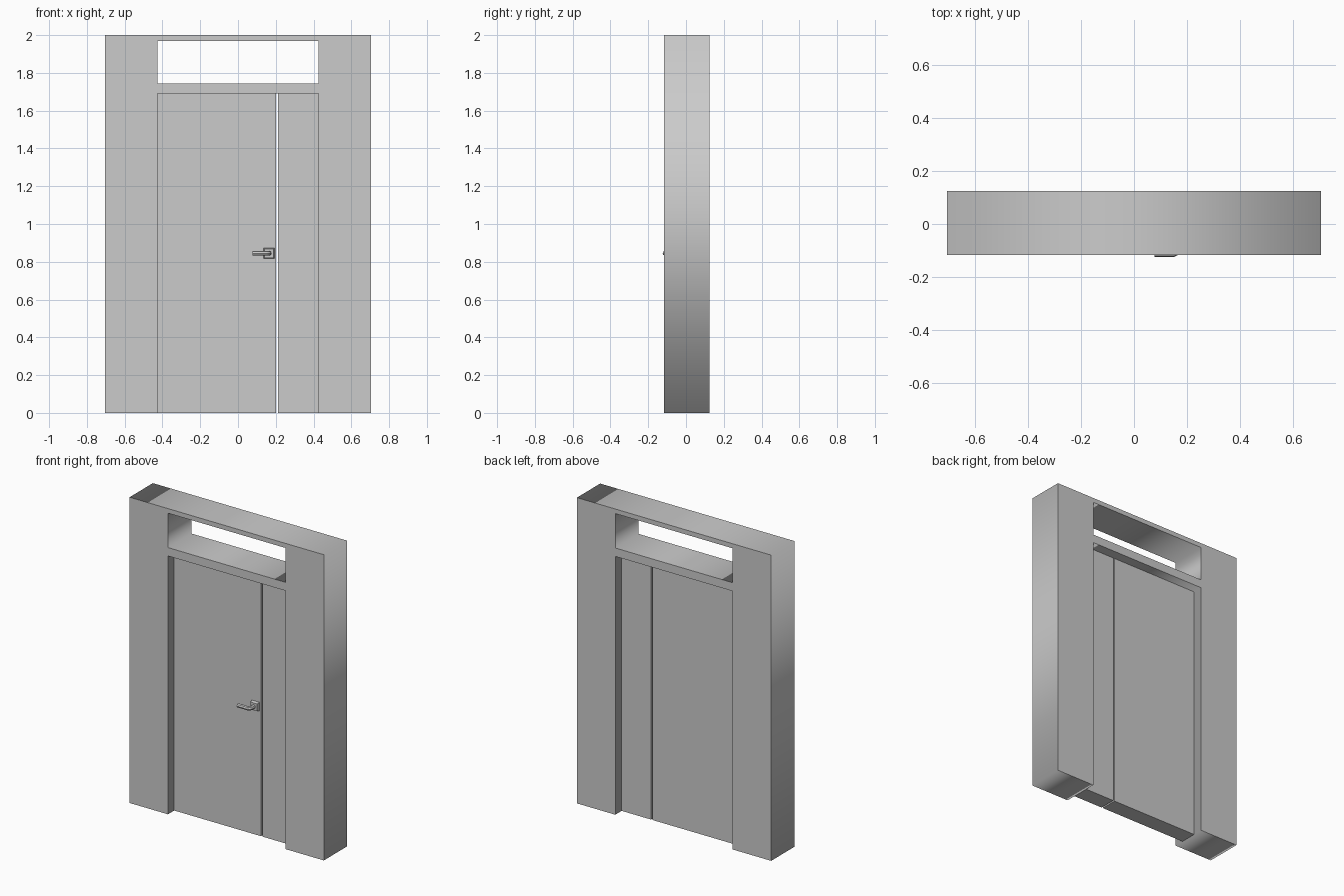
import bpy, bmesh
from math import radians, pi
from mathutils import Vector

if "Cube" in bpy.data.objects:
    bpy.data.objects.remove(bpy.data.objects["Cube"])

W, H = 0.703, 2.0            # wall half width, height
OPEN = 0.425                 # half width of the openings
Y_FRONT, Y_BACK = -0.117, 0.124
DOOR_FRONT, DOOR_BACK = -0.052, 0.058


def to_mesh(obj):
    bpy.ops.object.select_all(action='DESELECT')
    obj.select_set(True)
    bpy.context.view_layer.objects.active = obj
    bpy.ops.object.convert(target='MESH')
    return bpy.context.view_layer.objects.active


def wall_slab(name, outlines, y0, y1):
    """Extrude closed x-z outlines (outer edge first, then holes) from y0 to y1."""
    cu = bpy.data.curves.new(name, 'CURVE')
    cu.dimensions, cu.fill_mode = '2D', 'BOTH'
    cu.extrude = (y1 - y0) / 2
    for pts in outlines:
        sp = cu.splines.new('POLY')
        sp.points.add(len(pts) - 1)
        for p, (x, z) in zip(sp.points, pts):
            p.co = (x, z, 0, 1)
        sp.use_cyclic_u = True
    obj = bpy.data.objects.new(name, cu)
    bpy.context.collection.objects.link(obj)
    obj.rotation_euler.x = radians(90)
    obj.location.y = (y0 + y1) / 2
    return to_mesh(obj)


def box(name, x0, x1, y0, y1, z0, z1, front_scale=1.0):
    """Box whose front face may be scaled to make a tapered plate."""
    bm = bmesh.new()
    bmesh.ops.create_cube(bm, size=1)
    for v in bm.verts:
        s = front_scale if v.co.y < 0 else 1
        v.co = Vector(((x0 + x1) / 2 + v.co.x * s * (x1 - x0),
                       (y0 + y1) / 2 + v.co.y * (y1 - y0),
                       (z0 + z1) / 2 + v.co.z * s * (z1 - z0)))
    me = bpy.data.meshes.new(name)
    bm.to_mesh(me)
    bm.free()
    obj = bpy.data.objects.new(name, me)
    bpy.context.collection.objects.link(obj)
    return obj


# Wall surround: doorway notch plus transom window opening
outer = [(-W, 0), (-OPEN, 0), (-OPEN, 1.69), (OPEN, 1.69), (OPEN, 0), (W, 0), (W, H), (-W, H)]
window = [(-OPEN, 1.745), (OPEN, 1.745), (OPEN, 1.97), (-OPEN, 1.97)]
wall_slab("wall_surround", [outer, window], Y_FRONT, Y_BACK)

# Door leaf and narrow side leaf with an open gap between them
box("door_leaf", -OPEN, 0.202, DOOR_FRONT, DOOR_BACK, 0, 1.69)
box("side_leaf", 0.212, OPEN, DOOR_FRONT, DOOR_BACK, 0, 1.69)

# Handle plate
box("handle_plate", 0.136, 0.192, DOOR_FRONT - 0.02, DOOR_FRONT, 0.817, 0.873, 0.85)

# Handle lever: bent rod from the plate towards the hinge side
cu = bpy.data.curves.new("handle_lever", 'CURVE')
cu.dimensions = '3D'
cu.bevel_depth, cu.bevel_resolution, cu.use_fill_caps = 0.013, 2, True
path = [(0.164, -0.06), (0.164, -0.095), (0.160, -0.106), (0.149, -0.111), (0.077, -0.111)]
sp = cu.splines.new('POLY')
sp.points.add(len(path) - 1)
for p, (x, y) in zip(sp.points, path):
    p.co = (x, y, 0.845, 1)
lever = bpy.data.objects.new("handle_lever", cu)
bpy.context.collection.objects.link(lever)
lever = to_mesh(lever)
bpy.ops.object.shade_smooth_by_angle(angle=radians(40))
